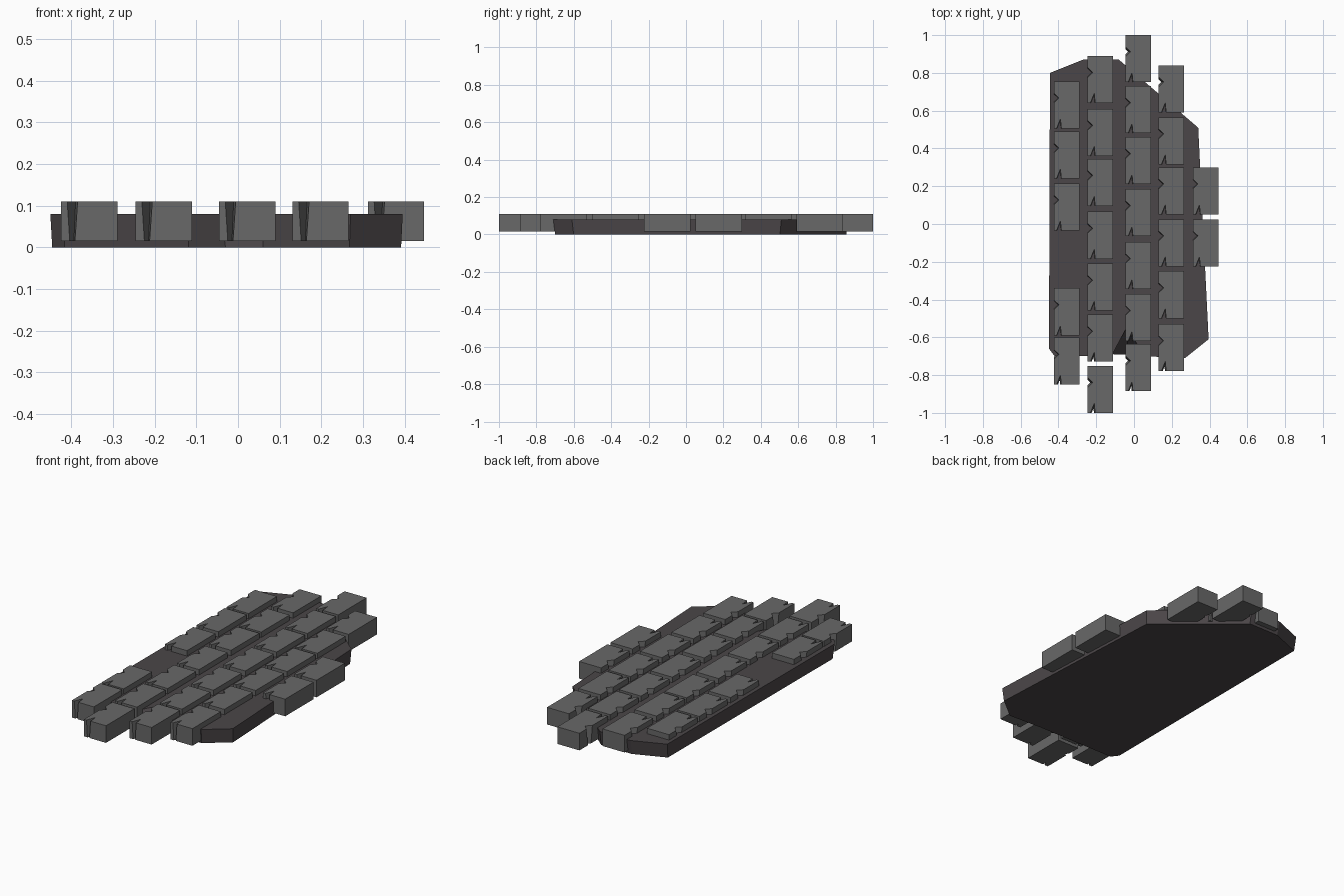
import bpy
import bmesh

cube = bpy.data.objects.get("Cube")
if cube:
    bpy.data.objects.remove(cube, do_unlink=True)


def make_material(name, color):
    mat = bpy.data.materials.new(name)
    mat.use_nodes = True
    mat.diffuse_color = color
    mat.node_tree.nodes["Principled BSDF"].inputs["Base Color"].default_value = color
    return mat


def loft(name, lower, upper, z_low, z_high, mat):
    """Solid between two outlines with the same number of points."""
    bm = bmesh.new()
    low = [bm.verts.new((x, y, z_low)) for x, y in lower]
    high = [bm.verts.new((x, y, z_high)) for x, y in upper]
    bm.faces.new(low)
    bm.faces.new(high)
    for i in range(len(low)):
        j = (i + 1) % len(low)
        bm.faces.new((low[i], low[j], high[j], high[i]))
    bmesh.ops.recalc_face_normals(bm, faces=bm.faces)
    mesh = bpy.data.meshes.new(name)
    bm.to_mesh(mesh)
    bm.free()
    mesh.materials.append(mat)
    return mesh


def place(name, mesh, location=(0, 0, 0)):
    obj = bpy.data.objects.new(name, mesh)
    obj.location = location
    bpy.context.collection.objects.link(obj)


stone = make_material("stone grey", (0.14, 0.14, 0.14, 1))
earth = make_material("dark earth", (0.07, 0.061, 0.065, 1))

# Earth slab: irregular outline with a chip in the front edge
rim = [(-0.45, -0.66), (-0.42, -0.70), (-0.12, -0.70), (-0.04, -0.55),
       (0.06, -0.70), (0.27, -0.71), (0.395, -0.61), (0.34, 0.51),
       (-0.08, 0.87), (-0.27, 0.87), (-0.445, 0.80)]
foot = [(x * 0.99, y * 0.985) for x, y in rim]
foot[3] = (-0.03, -0.69)
place("earth_slab", loft("earth_slab", foot, rim, 0, 0.08, earth))

# Paving brick: a box with tapered chips in its front and left sides
W, L = 0.0675, 0.1245


def brick_outline(chip):
    front, side = -W + 0.027, L - 0.088
    half = 0.026 * chip
    return [(-W, -L), (front - 0.012 * chip, -L),
            (front + 0.008 * chip, -L + 0.05 * chip),
            (front + 0.013 * chip, -L), (W, -L), (W, L), (-W, L),
            (-W, side + half), (-W + 0.027 * chip, side), (-W, side - half)]


brick = loft("brick", brick_outline(0.5), brick_outline(1), 0.015, 0.11, stone)

# Brick rows: column centre and the back edge of each brick
columns = {
    -0.357: (0.755, 0.49, 0.215, -0.34, -0.602),
    -0.178: (0.89, 0.61, 0.345, 0.065, -0.21, -0.48, -0.751),
    0.022: (1.0, 0.73, 0.46, 0.185, -0.095, -0.37, -0.636),
    0.198: (0.84, 0.565, 0.30, 0.025, -0.25, -0.53),
    0.379: (0.30, 0.025),
}
for c, (x, edges) in enumerate(columns.items()):
    for r, back in enumerate(edges):
        place(f"brick_{c + 1}_{r + 1}", brick, (x, back - L, 0))
